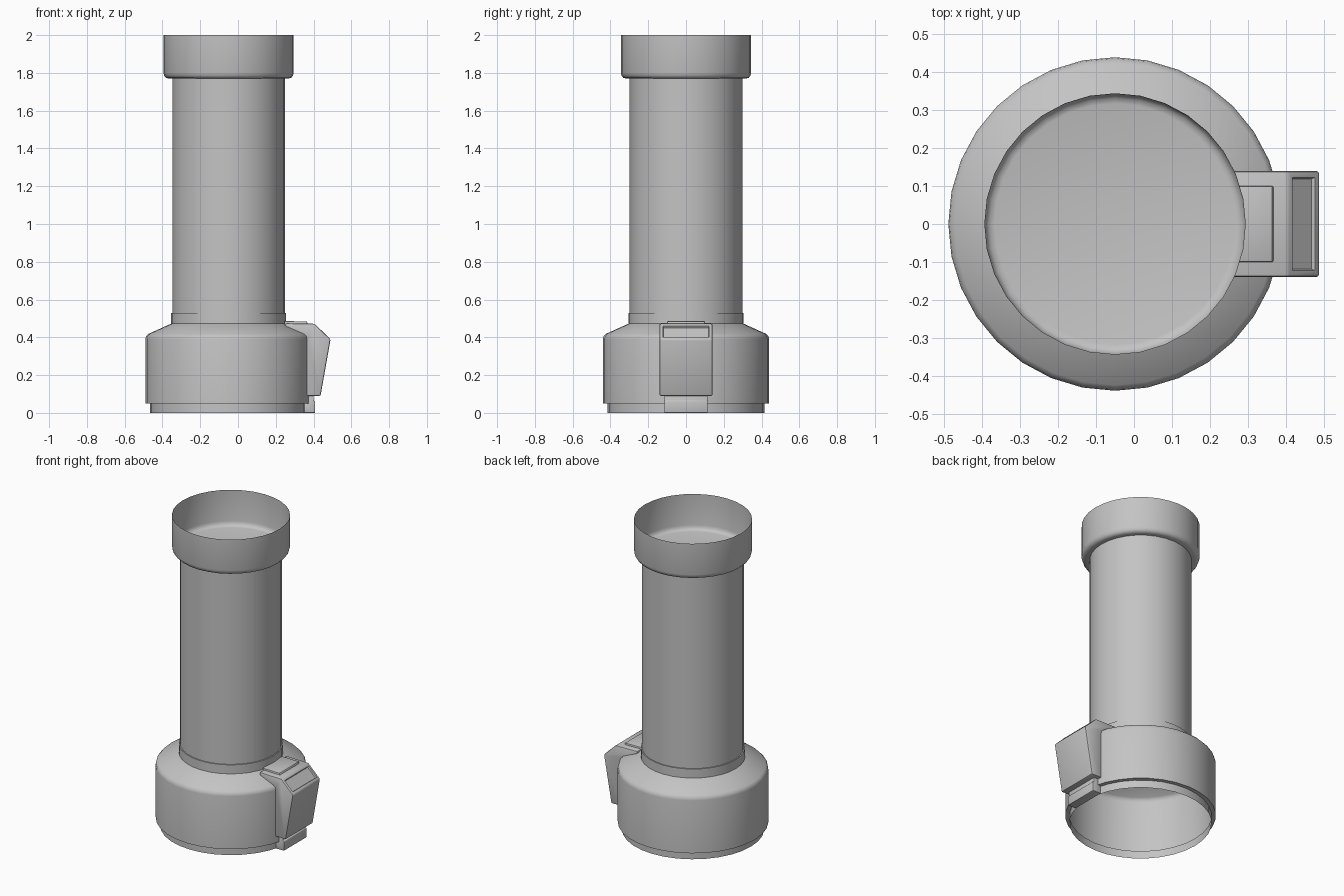
import bpy, bmesh, math
from mathutils import Vector

cube = bpy.data.objects.get("Cube")
if cube:
    bpy.data.objects.remove(cube, do_unlink=True)

AXIS_X = -0.05
SEGMENTS = 32

grey = bpy.data.materials.new("matte_grey")
grey.use_nodes = True
GREY = (0.55, 0.55, 0.55, 1)
grey.diffuse_color = GREY
grey.node_tree.nodes["Principled BSDF"].inputs["Base Color"].default_value = GREY


def finish(name, bm, angle=35):
    bmesh.ops.recalc_face_normals(bm, faces=bm.faces)
    mesh = bpy.data.meshes.new(name)
    bm.to_mesh(mesh)
    bm.free()
    mesh.materials.append(grey)
    obj = bpy.data.objects.new(name, mesh)
    bpy.context.collection.objects.link(obj)
    bpy.ops.object.select_all(action="DESELECT")
    obj.select_set(True)
    bpy.context.view_layer.objects.active = obj
    bpy.ops.object.shade_smooth_by_angle(angle=math.radians(angle))
    return obj


def lathe(name, profile):
    """Thin shell turned round the tube axis from (radius, height) points."""
    bm = bmesh.new()
    verts = [bm.verts.new((AXIS_X, r, z)) for r, z in profile]
    edges = [bm.edges.new(pair) for pair in zip(verts, verts[1:])]
    bmesh.ops.spin(bm, geom=verts + edges, cent=(AXIS_X, 0, 0), axis=(0, 0, 1),
                   angle=math.tau, steps=SEGMENTS)
    bmesh.ops.remove_doubles(bm, verts=bm.verts, dist=0.0005)
    return finish(name, bm)


def prism(profile, half_width, bevel):
    """Side outline (x, z) extruded across y, with rounded edges."""
    bm = bmesh.new()
    face = bm.faces.new([bm.verts.new((x, -half_width, z)) for x, z in profile])
    ext = bmesh.ops.extrude_face_region(bm, geom=[face])
    moved = [v for v in ext["geom"] if isinstance(v, bmesh.types.BMVert)]
    bmesh.ops.translate(bm, verts=moved, vec=(0, 2 * half_width, 0))
    bmesh.ops.recalc_face_normals(bm, faces=bm.faces)
    bmesh.ops.bevel(bm, geom=bm.edges[:], offset=bevel, segments=2,
                    profile=0.5, affect="EDGES")
    bm.normal_update()
    return bm


# Turned shells
lathe("base_housing", [(0.415, 0), (0.415, 0.05), (0.44, 0.05), (0.44, 0.39),
                       (0.437, 0.405), (0.425, 0.418), (0.305, 0.472)])
lathe("collar", [(0.305, 0.465), (0.305, 0.53), (0.298, 0.53)])
lathe("main_tube", [(0.298, 0.46), (0.298, 1.77)])
lathe("top_cup", [(0.345, 2.0), (0.345, 1.8), (0.341, 1.785), (0.332, 1.774),
                  (0.318, 1.77), (0, 1.77)])

# Latch body with a recessed window in its sloping face
latch = prism([(0.25, 0.455), (0.25, 0.475), (0.405, 0.472), (0.49, 0.39),
               (0.437, 0.09), (0.362, 0.09), (0.362, 0.4)], 0.14, 0.008)
slope = Vector((0.7, 0, 0.72)).normalized()
window = max(latch.faces, key=lambda f: f.normal.dot(slope) + f.calc_area())
window = max((f for f in latch.faces if f.normal.dot(slope) > 0.97),
             key=lambda f: f.calc_area())
bmesh.ops.inset_region(latch, faces=[window], thickness=0.014)
bmesh.ops.inset_region(latch, faces=[window], thickness=0.004, depth=-0.01)
finish("latch_body", latch)

# Raised pad on the latch and the hook under it
finish("latch_pad", prism([(0.245, 0.46), (0.245, 0.486), (0.365, 0.484),
                           (0.372, 0.46)], 0.1, 0.004))
finish("latch_hook", prism([(0.35, 0), (0.408, 0), (0.408, 0.06), (0.4, 0.065),
                            (0.4, 0.1), (0.362, 0.1), (0.362, 0.05),
                            (0.35, 0.05)], 0.115, 0.003))
